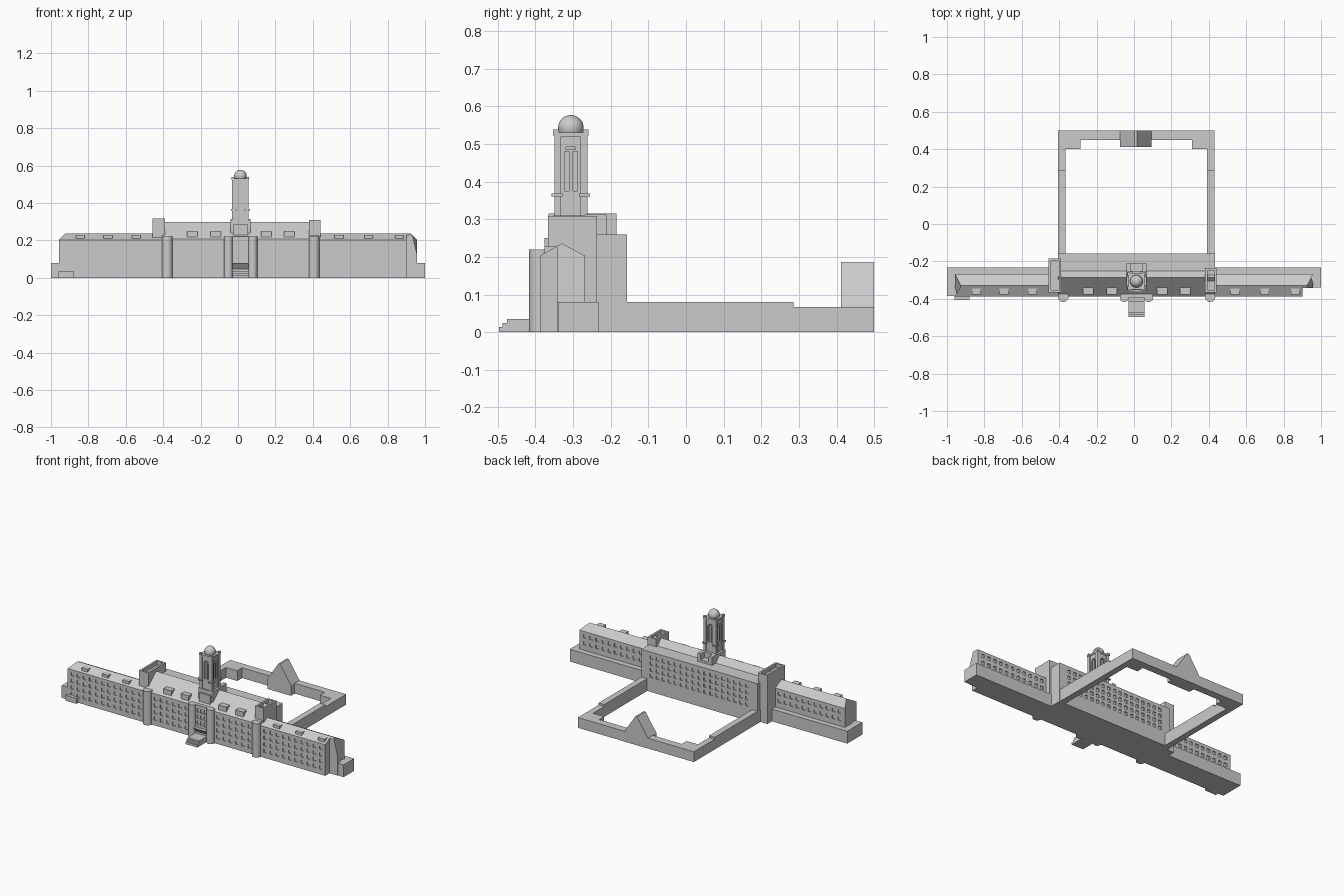
import bpy, bmesh, math
from mathutils import Matrix, Vector

if "Cube" in bpy.data.objects:
    bpy.data.objects.remove(bpy.data.objects["Cube"])

stone = bpy.data.materials.new("grey_stone")
stone.diffuse_color = (0.6, 0.6, 0.6, 1)
stone.use_nodes = True
stone.node_tree.nodes["Principled BSDF"].inputs["Base Color"].default_value = stone.diffuse_color


def finish(bm, name):
    bmesh.ops.recalc_face_normals(bm, faces=bm.faces[:])
    me = bpy.data.meshes.new(name)
    bm.to_mesh(me)
    bm.free()
    me.materials.append(stone)
    ob = bpy.data.objects.new(name, me)
    bpy.context.collection.objects.link(ob)
    return ob


def add_box(bm, x0, x1, y0, y1, z0, z1):
    m = Matrix.Translation(((x0 + x1) / 2, (y0 + y1) / 2, (z0 + z1) / 2))
    m = m @ Matrix.Diagonal((x1 - x0, y1 - y0, z1 - z0, 1))
    bmesh.ops.create_cube(bm, size=1, matrix=m)


def boxes(name, *dims):
    bm = bmesh.new()
    for d in dims:
        add_box(bm, *d)
    return finish(bm, name)


def prism(name, profile, a, b, axis="x"):
    """Extrude a (y,z) profile along x, or an (x,z) profile along y."""
    bm = bmesh.new()
    pt = (lambda p: (a, p[0], p[1])) if axis == "x" else (lambda p: (p[0], a, p[1]))
    f = bm.faces.new([bm.verts.new(pt(p)) for p in profile])
    new = bmesh.ops.extrude_face_region(bm, geom=[f])["geom"]
    d = Vector((b - a, 0, 0) if axis == "x" else (0, b - a, 0))
    bmesh.ops.translate(bm, vec=d, verts=[v for v in new if isinstance(v, bmesh.types.BMVert)])
    return finish(bm, name)


def cut(ob, dims):
    cutter = boxes("cutter", *dims)
    cutter.hide_render = True
    mod = ob.modifiers.new("cut", "BOOLEAN")
    mod.operation, mod.solver, mod.object = "DIFFERENCE", "EXACT", cutter
    bpy.context.view_layer.objects.active = ob
    bpy.ops.object.modifier_apply(modifier=mod.name)
    bpy.data.objects.remove(cutter)


def windows(x0, x1, n, rows, wall, w=0.02, h=0.022, depth=0.006):
    """Grid of window cutters through the wall plane y = wall."""
    step = (x1 - x0) / n
    return [(x0 + (i + .5) * step - w / 2, x0 + (i + .5) * step + w / 2,
             wall - depth, wall + depth, z - h / 2, z + h / 2)
            for i in range(n) for z in rows]


FRONT, WING_BACK, BACK = -0.388, -0.268, -0.157
ROWS = (0.045, 0.088, 0.131, 0.174)

# long side wings with hipped outer ends
for name, s in (("left_wing", -1), ("right_wing", 1)):
    prof = [(FRONT, 0), (FRONT, 0.203), (-0.33, 0.236), (WING_BACK, 0.203), (WING_BACK, 0)]
    wing = prism(name, prof, s * 0.40, s * 0.957)
    for v in wing.data.vertices:
        if v.co.z > 0.22 and abs(v.co.x) > 0.9:
            v.co.x = s * 0.925
    holes = []
    if s > 0:
        cut(wing, [(0.90, 1.1, -0.5, -0.343, -0.1, 0.4)])  # notched front corner
        holes += windows(0.445, 0.89, 10, ROWS, FRONT)
        holes += windows(0.45, 0.94, 11, (0.125, 0.172), WING_BACK)
    else:
        holes += windows(-0.945, -0.415, 12, ROWS, FRONT)
        holes += windows(-0.94, -0.465, 11, (0.125, 0.172), WING_BACK)
    cut(wing, holes)

# low rear plinth and small front annex
boxes("wing_plinth", (-1, 1, -0.34, -0.232, 0, 0.08), (-1, -0.95, -0.386, -0.3, 0, 0.08))
boxes("front_annex", (-0.96, -0.88, -0.407, -0.38, 0, 0.036))

# tall central block with asymmetrical roof
main = prism("central_block", [(FRONT, 0), (FRONT, 0.207), (-0.287, 0.299), (-0.25, 0.26),
                               (BACK, 0.26), (BACK, 0)], -0.405, 0.432)
cut(main, windows(-0.345, -0.08, 6, ROWS, FRONT) + windows(0.105, 0.375, 6, ROWS, FRONT)
    + windows(-0.35, 0.38, 17, (0.105, 0.145, 0.185, 0.225), BACK))


# pavilions with sunken roofs behind parapets
def sunken(name, x0, x1, y0, y1, z0, z1, t, d):
    ob = boxes(name, (x0, x1, y0, y1, z0, z1))
    cut(ob, [(x0 + t, x1 - t, y0 + t, y1 - t, z1 - d, z1 + 0.1)])


sunken("left_pavilion", -0.457, -0.389, -0.365, -0.185, 0, 0.316, 0.012, 0.025)
sunken("right_pavilion", 0.38, 0.442, -0.367, -0.236, 0, 0.309, 0.012, 0.025)

# dormers
boxes("central_dormers", *[(x - .028, x + .028, -0.376, -0.33, 0.2, 0.25)
                           for x in (-0.245, -0.12, 0.152, 0.274)])
boxes("wing_dormers", *[(x - .023, x + .023, -0.376, -0.335, 0.19, 0.228)
                        for x in (-0.843, -0.695, -0.545, 0.54, 0.70, 0.862)])

# round bays on the front
for i, (x, r) in enumerate(((-0.378, .028), (0.407, .028), (-0.052, .024), (0.079, .024))):
    bm = bmesh.new()
    bmesh.ops.create_cone(bm, cap_ends=True, segments=24, radius1=r, radius2=r, depth=0.22,
                          matrix=Matrix.Translation((x, -0.417 + r, 0.11)))
    bay = finish(bm, f"round_bay_{i + 1}")
    bay.data.shade_smooth()
    bay.data.set_sharp_from_angle(angle=math.radians(35))

# entrance with sloping hood and steps
porch = boxes("entrance_block", (-0.05, 0.077, -0.396, -0.33, 0, 0.22))
cut(porch, windows(-0.025, 0.052, 3, (0.105, 0.145, 0.185), -0.396, 0.015, 0.026))
prism("entrance_hood", [(-0.418, 0.075), (-0.39, 0.075), (-0.39, 0.04)], -0.03, 0.056)
boxes("front_steps", *[(-0.03, 0.055, y, -0.39, 0, z) for y, z in
                       ((-0.497, 0.014), (-0.487, 0.025), (-0.475, 0.035))])

# tower base and rear stair annex
CX, CY = 0.013, -0.306
boxes("tower_base", (-0.04, 0.066, -0.352, -0.255, 0.15, 0.31),
      (-0.028, 0.054, -0.364, -0.34, 0.15, 0.285))
rear = boxes("tower_rear_annex", (-0.04, 0.066, -0.268, -0.211, 0.15, 0.313))
cut(rear, [(-0.016, 0.042, -0.25, -0.2, 0.275, 0.4)])

# tower shaft with paired slits on every side
core = boxes("tower_shaft", (CX - .039, CX + .039, CY - .039, CY + .039, 0.3, 0.53))
slits = []
for s in (-1, 1):
    for a, w, z0, z1 in ((-.0115, .006, .375, .48), (.0115, .006, .375, .48), (0, .013, .485, .492)):
        e0, e1 = sorted((s * .031, s * .06))
        slits.append((CX + a - w, CX + a + w, CY + e0, CY + e1, z0, z1))
        slits.append((CX + e0, CX + e1, CY + a - w, CY + a + w, z0, z1))
for hole in slits:
    cut(core, [hole])


# corner piers, ledges and top posts
def corners(name, inner, outer, z0, z1):
    d = []
    for sx in (-1, 1):
        for sy in (-1, 1):
            xs, ys = sorted((sx * inner, sx * outer)), sorted((sy * inner, sy * outer))
            d.append((CX + xs[0], CX + xs[1], CY + ys[0], CY + ys[1], z0, z1))
    return boxes(name, *d)


corners("tower_piers", 0.026, 0.044, 0.31, 0.525)
corners("tower_ledges", 0.022, 0.051, 0.36, 0.368)
corners("tower_top_posts", 0.032, 0.047, 0.523, 0.539)
boxes("tower_cornice", (CX - .044, CX + .044, CY - .044, CY + .044, 0.52, 0.531))

# dome
bm = bmesh.new()
bmesh.ops.create_uvsphere(bm, u_segments=32, v_segments=16, radius=0.034,
                          matrix=Matrix.Translation((CX, CY, 0.543)))
dome = finish(bm, "dome")
dome.data.shade_smooth()

# courtyard ranges and gabled gatehouse
boxes("courtyard_arms", (-0.406, -0.366, -0.2, 0.285, 0, 0.08), (0.39, 0.43, -0.2, 0.285, 0, 0.08))
boxes("courtyard_rear_range", (-0.406, -0.366, 0.28, 0.46, 0, 0.067),
      (0.39, 0.43, 0.28, 0.46, 0, 0.067), (-0.406, 0.43, 0.45, 0.499, 0, 0.067),
      (-0.406, -0.285, 0.40, 0.499, 0, 0.067), (0.31, 0.43, 0.40, 0.499, 0, 0.067))
prism("gatehouse", [(-0.075, 0), (-0.075, 0.068), (0.003, 0.186), (0.015, 0.186), (0.093, 0.068),
                    (0.093, 0)], 0.412, 0.5, "y")
